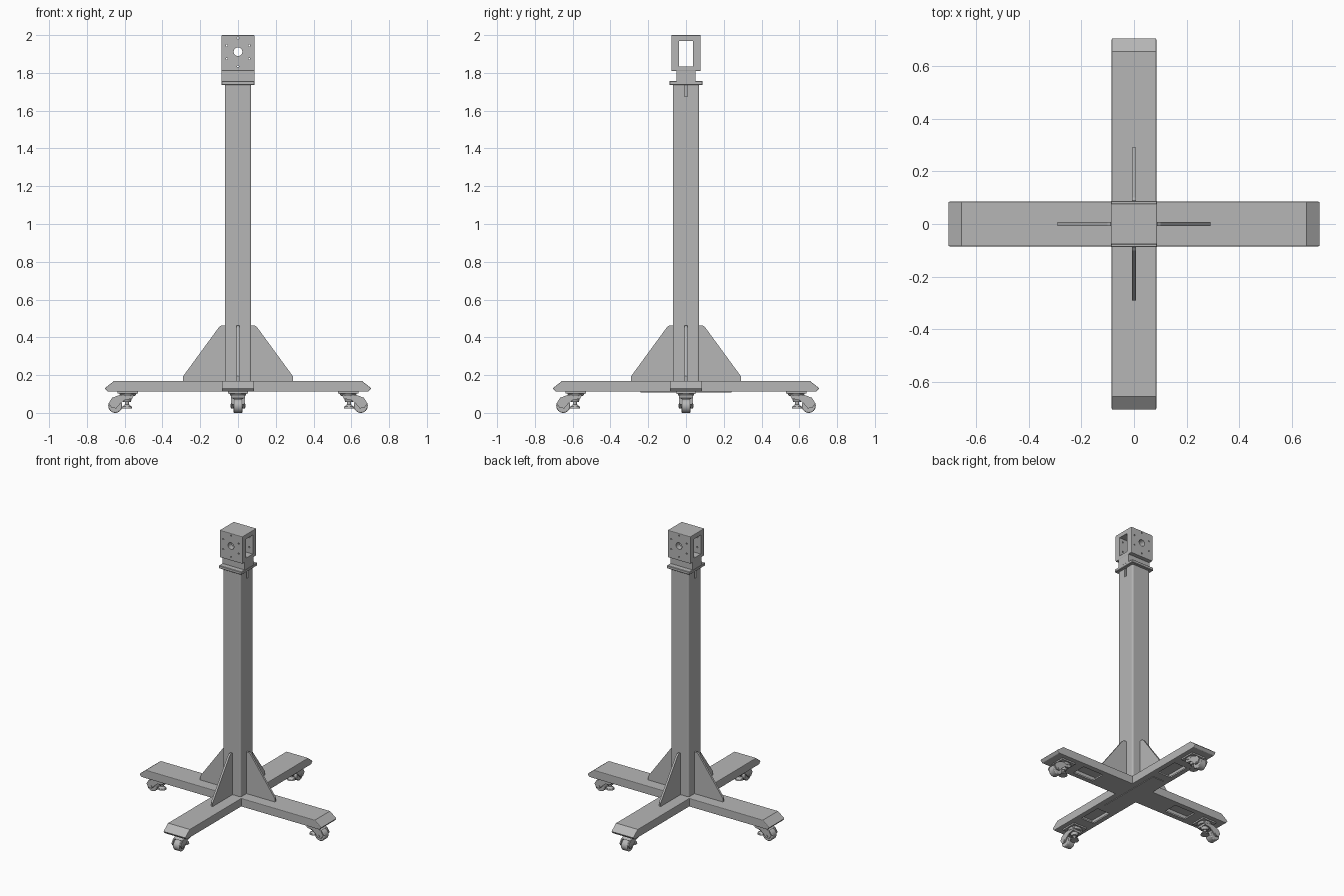
import bpy, bmesh, math
from mathutils import Matrix, Vector

cube = bpy.data.objects.get("Cube")
if cube:
    bpy.data.objects.remove(cube, do_unlink=True)

GREY = (0.47, 0.47, 0.47, 1)
steel = bpy.data.materials.new("grey_steel")
steel.use_nodes = True
steel.diffuse_color = GREY
steel.node_tree.nodes["Principled BSDF"].inputs["Base Color"].default_value = GREY


def finish(name, bm, smooth=False):
    bmesh.ops.recalc_face_normals(bm, faces=bm.faces)
    mesh = bpy.data.meshes.new(name)
    bm.to_mesh(mesh)
    bm.free()
    mesh.materials.append(steel)
    ob = bpy.data.objects.new(name, mesh)
    bpy.context.collection.objects.link(ob)
    if smooth:
        bpy.ops.object.select_all(action='DESELECT')
        ob.select_set(True)
        bpy.context.view_layer.objects.active = ob
        bpy.ops.object.shade_smooth_by_angle(angle=math.radians(35))
    return ob


def box(name, x, y, z):
    """Box from three (low, high) ranges."""
    bm = bmesh.new()
    size = [b - a for a, b in (x, y, z)]
    mid = Vector([(a + b) / 2 for a, b in (x, y, z)])
    bmesh.ops.create_cube(bm, size=1, matrix=Matrix.Translation(mid) @ Matrix.Diagonal((*size, 1)))
    return finish(name, bm)


def prism(name, profile, y0, y1):
    """Side profile in x and z, extruded across y."""
    bm = bmesh.new()
    face = bm.faces.new([bm.verts.new((x, y0, z)) for x, z in profile])
    out = bmesh.ops.extrude_face_region(bm, geom=[face])
    moved = [v for v in out["geom"] if isinstance(v, bmesh.types.BMVert)]
    bmesh.ops.translate(bm, verts=moved, vec=(0, y1 - y0, 0))
    return finish(name, bm)


def rod(name, centre, r1, r2, depth, axis='Z', sides=32):
    bm = bmesh.new()
    turn = Matrix.Rotation(math.pi / 2, 4, 'X') if axis == 'Y' else Matrix()
    bmesh.ops.create_cone(bm, cap_ends=True, segments=sides, radius1=r1, radius2=r2,
                          depth=depth, matrix=Matrix.Translation(centre) @ turn)
    return finish(name, bm, True)


def bake(ob):
    dg = bpy.context.evaluated_depsgraph_get()
    ob.data = bpy.data.meshes.new_from_object(ob.evaluated_get(dg))
    ob.modifiers.clear()


def bevel(ob, width, segments=2):
    mod = ob.modifiers.new("bevel", 'BEVEL')
    mod.width, mod.segments = width, segments
    mod.limit_method, mod.angle_limit = 'ANGLE', math.radians(40)
    bake(ob)


def cut(ob, cutters):
    for c in cutters:
        mod = ob.modifiers.new("cut", 'BOOLEAN')
        mod.operation, mod.solver, mod.object = 'DIFFERENCE', 'EXACT', c
    bake(ob)
    for c in cutters:
        bpy.data.objects.remove(c, do_unlink=True)


def four_ways(parts):
    """Repeat parts made on +x around the column."""
    for ob in parts:
        base = ob.name
        for side, k in (("back", 1), ("right", 2), ("front", 3)):
            dup = bpy.data.objects.new(side + "_" + base, ob.data)
            dup.matrix_world = Matrix.Rotation(k * math.pi / 2, 4, 'Z')
            bpy.context.collection.objects.link(dup)
        ob.name = "left_" + base


# Column with a slot near the top of both sides
column = box("column", (-.07, .07), (-.07, .07), (.15, 1.74))
bevel(column, .01, 3)
cut(column, [box("slot", (s * .07 - .012, s * .07 + .012), (-.008, .008), (1.675, 1.75)) for s in (-1, 1)])

# Cap plate, neck and tubular head
cap = box("cap_plate", (-.088, .088), (-.088, .088), (1.736, 1.757))
bevel(cap, .003, 1)
box("neck", (-.087, .087), (-.05, .05), (1.755, 1.812))
head = box("head", (-.088, .088), (-.078, .078), (1.81, 2))
bevel(head, .004, 2)
bolts = [(x, z) for x in (-.06, .06) for z in (1.875, 1.945)] + [(0, 1.835), (0, 1.985)]
tools = [box("window", (-.2, .2), (-.038, .038), (1.835, 1.968)),
         rod("bore", (0, 0, 1.912), .023, .023, .4, 'Y')]
tools += [rod("bolt_hole", (x, 0, z), .005, .005, .4, 'Y', 10) for x, z in bolts]
cut(head, tools)

# Base arms: hollow tubes with sloping tips and openings underneath
arm = prism("base_arm", [(.0, .112), (.69, .112), (.706, .13), (.655, .17), (0, .17)], -.085, .085)
bevel(arm, .004, 2)
cut(arm, [box("hollow", (.1, .5), (-.073, .073), (.122, .16)),
          box("opening", (.3, .46), (-.05, .05), (.1, .14))])
# Stiffener strip under the crossing
box("cross_strip", (-.045, .045), (-.24, .24), (.108, .114))

# Gusset between column and arm
gusset = prism("gusset", [(.06, .165), (.29, .165), (.29, .195), (.1, .455), (.09, .462), (.06, .462)],
               -.007, .007)

# Levelling caster: plate, swivel, fork, wheel and foot
plate = box("caster_plate", (.53, .637), (-.053, .053), (.102, .113))
swivel = rod("caster_swivel", (.583, 0, .096), .038, .046, .014)
cheek_shape = [(.55, .095), (.625, .095), (.668, .078), (.685, .05), (.668, .026),
               (.645, .024), (.622, .05), (.6, .068), (.56, .075)]
cheeks = [prism("caster_cheek", cheek_shape, s * .028, s * .036) for s in (-1, 1)]
hood = prism("caster_hood", [(.56, .075), (.56, .095), (.625, .095), (.668, .08), (.66, .075)], -.03, .03)
wheel = rod("caster_wheel", (.65, 0, .037), .037, .037, .05, 'Y', 40)
bevel(wheel, .005, 2)
axle = rod("caster_axle", (.65, 0, .037), .009, .009, .08, 'Y', 16)
stem = rod("foot_stem", (.588, 0, .062), .011, .011, .07, sides=20)
collar = rod("foot_collar", (.588, 0, .066), .02, .026, .018)
pad = rod("foot_pad", (.588, 0, .029), .028, .026, .009)
neck_pad = rod("foot_cone", (.588, 0, .039), .024, .011, .012)

four_ways([arm, gusset, plate, swivel, *cheeks, hood, wheel, axle, stem, collar, pad, neck_pad])
